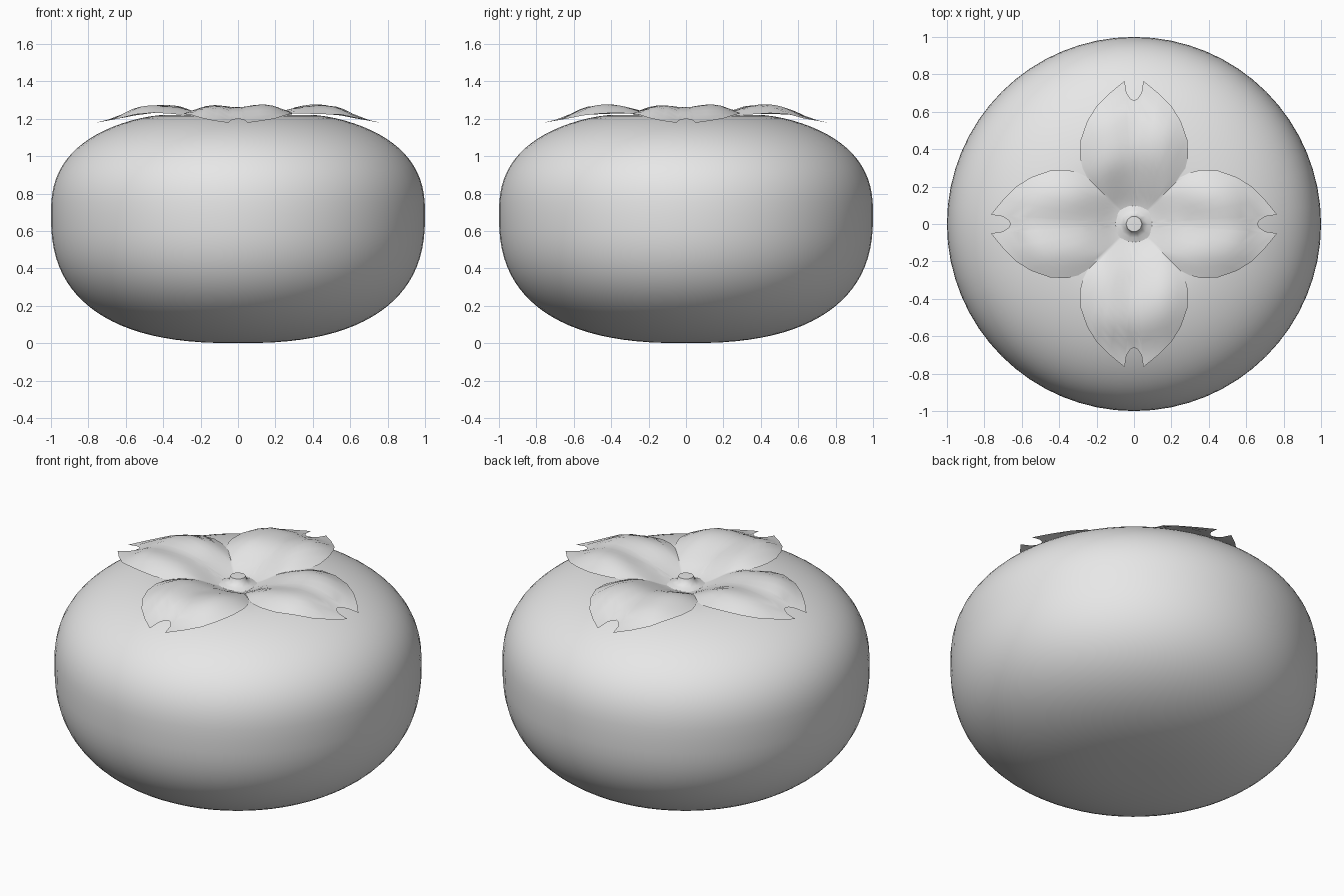
import bpy, bmesh, math
from mathutils import Vector

cube = bpy.data.objects.get("Cube")
if cube:
    bpy.data.objects.remove(cube, do_unlink=True)

grey = bpy.data.materials.new("plain_grey")
grey.use_nodes = True
colour = (0.8, 0.8, 0.8, 1)
grey.diffuse_color = colour
grey.node_tree.nodes["Principled BSDF"].inputs["Base Color"].default_value = colour


def finish(bm, name, angle):
    bmesh.ops.remove_doubles(bm, verts=bm.verts, dist=0.0005)
    bmesh.ops.recalc_face_normals(bm, faces=bm.faces)
    mesh = bpy.data.meshes.new(name)
    bm.to_mesh(mesh)
    bm.free()
    mesh.materials.append(grey)
    obj = bpy.data.objects.new(name, mesh)
    bpy.context.collection.objects.link(obj)
    bpy.ops.object.select_all(action="DESELECT")
    obj.select_set(True)
    bpy.context.view_layer.objects.active = obj
    bpy.ops.object.shade_smooth_by_angle(angle=math.radians(angle))
    return obj


def lathe(name, profile, sides, angle):
    bm = bmesh.new()
    verts = [bm.verts.new((r, 0, z)) for r, z in profile]
    edges = [bm.edges.new(pair) for pair in zip(verts, verts[1:])]
    bmesh.ops.spin(bm, geom=verts + edges, cent=(0, 0, 0), axis=(0, 0, 1),
                   angle=math.tau, steps=sides, use_merge=True)
    return finish(bm, name, angle)


def smooth_curve(points, x):
    """Catmull-Rom style interpolation of height along a petal."""
    x = min(max(x, points[0][0]), points[-1][0])
    i = next(k for k in range(len(points) - 1) if x <= points[k + 1][0])

    def slope(k):
        a, b = points[max(k - 1, 0)], points[min(k + 1, len(points) - 1)]
        return (b[1] - a[1]) / (b[0] - a[0])

    (x0, z0), (x1, z1) = points[i], points[i + 1]
    w = x1 - x0
    t = (x - x0) / w
    return (z0 * (1 + 2 * t) * (1 - t) ** 2 + z1 * t * t * (3 - 2 * t)
            + w * t * (1 - t) * (slope(i) * (1 - t) - slope(i + 1) * t))


# Fruit: squashed rounded body with a dimple on top
def fruit_point(a):
    c, s = max(math.cos(a), 0), math.sin(a)
    r = c ** 0.8
    height = 0.56 if s > 0 else 0.69
    z = 0.69 + math.copysign(height * abs(s) ** 0.8, s)
    if s > 0:
        z -= 0.12 * math.exp(-(r / 0.23) ** 2)
    return r, z


steps = 48
lathe("fruit_body", [fruit_point(math.pi * (k / steps - 0.5)) for k in range(steps + 1)], 64, 60)

# Calyx: one leafy sheet of four petals with notched tips
half = [(0.25, 0.25), (0.30, 0.275), (0.36, 0.29), (0.45, 0.285), (0.55, 0.25),
        (0.63, 0.20), (0.70, 0.13), (0.765, 0.05), (0.70, 0.04), (0.67, 0.02), (0.66, 0)]
ridge = [(0, 1.15), (0.1, 1.168), (0.2, 1.21), (0.3, 1.242), (0.4, 1.258),
         (0.5, 1.254), (0.58, 1.235), (0.66, 1.2), (0.77, 1.177)]


def calyx_height(along, side, petal):
    reach = (max(along, abs(side)) + math.hypot(along, side)) / 2
    reach = min(reach, along + 0.03)
    fade = min(along / 0.3, 1) ** 2 * max(0, min(1, (0.72 - along) / 0.2))
    groove = 0.008 * (1 - math.cos(math.tau * side / 0.28))
    wave = 0.004 * math.sin(16 * along + 9 * side + 2 * petal)
    edge = 0.03 * (side / 0.29) ** 4
    return smooth_curve(ridge, reach) + fade * (groove + wave) - edge


bm = bmesh.new()
outline = [(x, -y) for x, y in half] + half[-2::-1]
rings = 16
for petal in range(4):
    c, s = round(math.cos(petal * math.pi / 2)), round(math.sin(petal * math.pi / 2))
    grid = []
    for k in range(1, rings + 1):
        f = k / rings
        row = []
        for x, y in outline:
            x, y = x * f, y * f
            z = calyx_height(x, y, petal)
            row.append(bm.verts.new((x * c - y * s, x * s + y * c, z)))
        grid.append(row)
    centre = bm.verts.new((0, 0, ridge[0][1]))
    for j in range(len(outline) - 1):
        bm.faces.new((centre, grid[0][j], grid[0][j + 1]))
        for low, high in zip(grid, grid[1:]):
            bm.faces.new((low[j], high[j], high[j + 1], low[j + 1]))
bmesh.ops.remove_doubles(bm, verts=bm.verts, dist=0.0005)
finish(bm, "calyx", 80)
calyx = bpy.data.objects["calyx"]
if sum((p.normal for p in calyx.data.polygons), Vector()).z < 0:
    calyx.data.flip_normals()

# Stem stub rising from the dimple
lathe("stem_stub", [(0.11, 1.165), (0.075, 1.175), (0.05, 1.19), (0.042, 1.215), (0, 1.217)], 10, 50)
